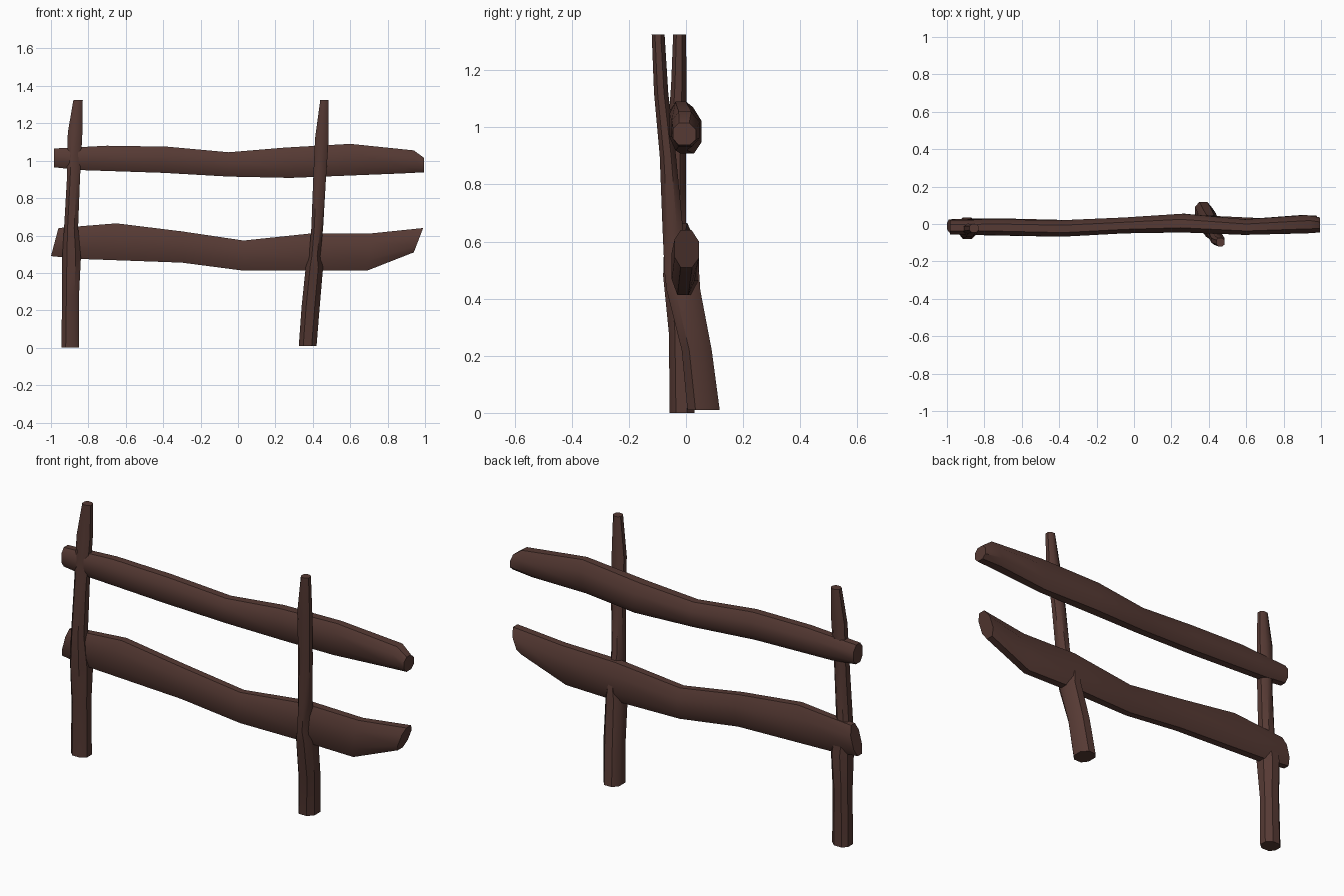
import bpy, bmesh, math, random
from mathutils import Vector

random.seed(4)
wood = bpy.data.materials.new("dark brown wood")
wood.diffuse_color = (0.093, 0.042, 0.034, 1)

# Uneven hand-hewn cross-section, in the -1..1 square
SECTION = [(-1, -.45), (-.5, -1), (.45, -1), (1, -.5), (1, .4), (.4, 1), (-.5, 1), (-1, .5)]


def loft(name, rings):
    """Skin a closed timber over rings of points."""
    bm = bmesh.new()
    loops = [[bm.verts.new(p) for p in ring] for ring in rings]
    n = len(SECTION)
    for a, b in zip(loops, loops[1:]):
        for i in range(n):
            bm.faces.new((a[i], a[(i + 1) % n], b[(i + 1) % n], b[i]))
    bm.faces.new(loops[0])
    bm.faces.new(loops[-1])
    bmesh.ops.recalc_face_normals(bm, faces=bm.faces)
    mesh = bpy.data.meshes.new(name)
    bm.to_mesh(mesh)
    bm.free()
    mesh.materials.append(wood)
    ob = bpy.data.objects.new(name, mesh)
    bpy.context.collection.objects.link(ob)
    bpy.ops.object.select_all(action='DESELECT')
    ob.select_set(True)
    bpy.context.view_layer.objects.active = ob
    bpy.ops.object.shade_smooth_by_angle(angle=math.radians(42))


def mix(a, b, t):
    return (a + b) / 2 + (b - a) / 2 * t


def post(name, rows):
    """Rows: z, x min, x max, y min, y max."""
    loft(name, [[(mix(x0, x1, u), mix(y0, y1, v), z) for u, v in SECTION]
                for z, x0, x1, y0, y1 in rows])


def rail(name, rows):
    """Rows: bottom x, bottom z, top x, top z, y min, y max (ends may slant)."""
    loft(name, [[(mix(xb, xt, v), mix(y0, y1, u), mix(zb, zt, v)) for u, v in SECTION]
                for xb, zb, xt, zt, y0, y1 in rows])


post("left_post", [
    (0.00, -.945, -.850, -.057, .030),
    (0.28, -.940, -.850, -.060, .025),
    (0.48, -.940, -.840, -.080, .035),
    (0.64, -.930, -.855, -.075, .000),
    (0.90, -.915, -.845, -.070, .000),
    (1.15, -.910, -.832, -.052, .002),
    (1.325, -.880, -.830, -.045, .000)])

post("right_post", [
    (0.01, .325, .420, .005, .118),
    (0.22, .340, .437, -.015, .090),
    (0.43, .362, .455, -.068, .050),
    (0.49, .380, .440, -.075, .046),
    (0.64, .392, .455, -.082, -.010),
    (0.90, .402, .470, -.092, -.035),
    (1.12, .412, .485, -.112, -.062),
    (1.325, .440, .485, -.120, -.075)])

rail("top_rail", [
    (-.985, .965, -.985, 1.065, -.055, .020),
    (-.85, .950, -.70, 1.080, -.060, .025),
    (-.40, .935, -.38, 1.075, -.068, .020),
    (-.05, .915, -.05, 1.045, -.050, .035),
    (.28, .908, .25, 1.070, -.045, .055),
    (.58, .920, .60, 1.090, -.058, .025),
    (.88, .932, .94, 1.055, -.050, .048),
    (.995, .938, .995, 1.015, -.045, .035)])

rail("bottom_rail", [
    (-1.00, .490, -.96, .640, -.045, .025),
    (-.85, .475, -.65, .665, -.055, .030),
    (-.30, .455, -.30, .622, -.060, .020),
    (.03, .412, .03, .573, -.045, .030),
    (.35, .412, .40, .612, -.045, .045),
    (.69, .412, .72, .612, -.050, .030),
    (.94, .510, .99, .640, -.040, .045)])
